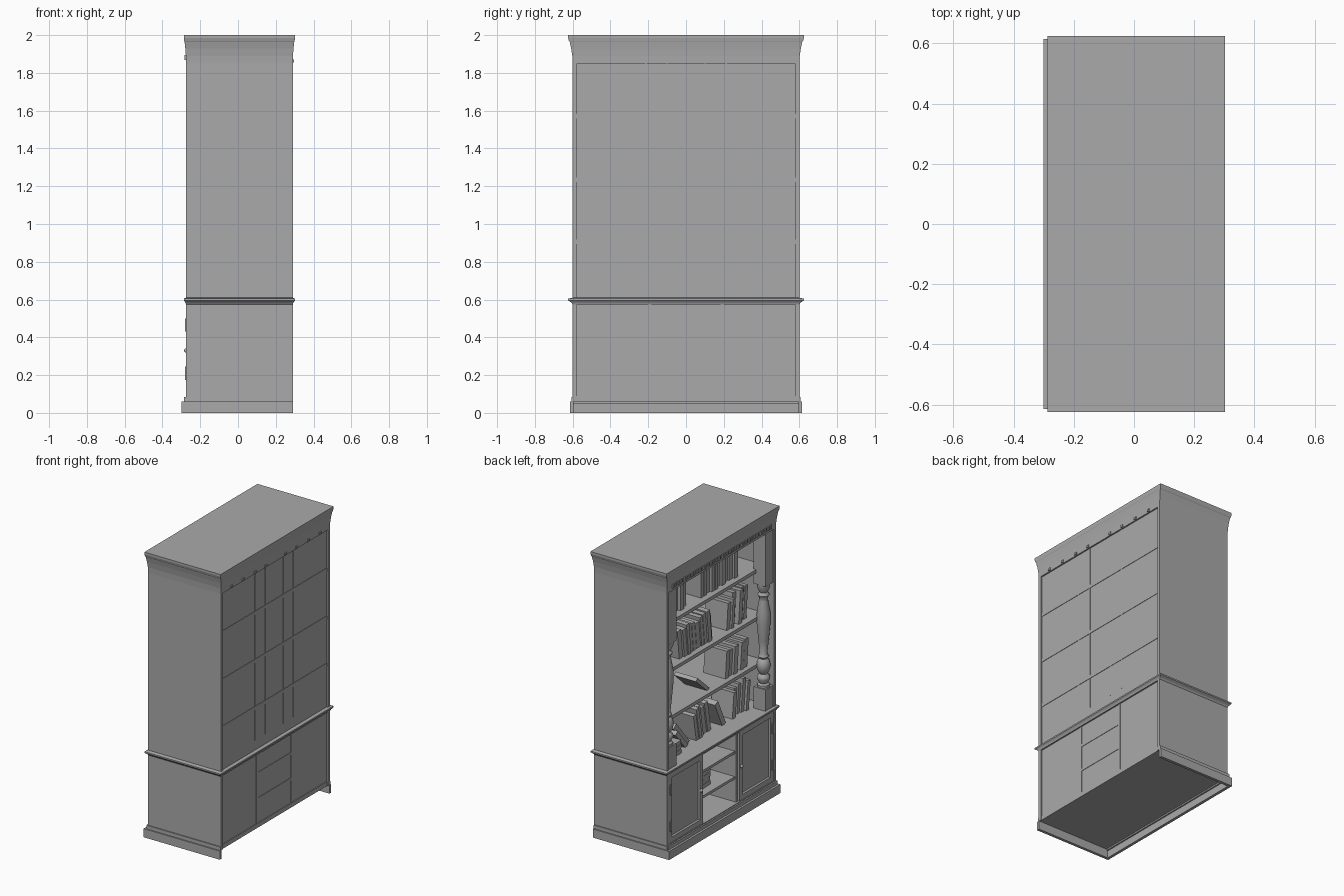
import bpy, bmesh, math, random
from mathutils import Matrix, Vector

random.seed(4)
cube = bpy.data.objects.get("Cube")
if cube:
    bpy.data.objects.remove(cube, do_unlink=True)

grey = bpy.data.materials.new("plain_grey")
grey.use_nodes = True
COLOUR = (0.4, 0.4, 0.4, 1)
grey.diffuse_color = COLOUR
grey.node_tree.nodes["Principled BSDF"].inputs["Base Color"].default_value = COLOUR


def finish(name, bm, smooth=False):
    bmesh.ops.recalc_face_normals(bm, faces=bm.faces)
    mesh = bpy.data.meshes.new(name)
    bm.to_mesh(mesh)
    bm.free()
    mesh.materials.append(grey)
    obj = bpy.data.objects.new(name, mesh)
    bpy.context.collection.objects.link(obj)
    if smooth:
        bpy.ops.object.select_all(action='DESELECT')
        obj.select_set(True)
        bpy.context.view_layer.objects.active = obj
        bpy.ops.object.shade_smooth_by_angle(angle=math.radians(40))
    return obj


def add_box(bm, x, y, z, turn=None):
    """Box from (low, high) pairs, optionally turned about its lower centre."""
    size = Vector((x[1] - x[0], y[1] - y[0], z[1] - z[0]))
    foot = Vector((sum(x) / 2, sum(y) / 2, z[0]))
    m = Matrix.Translation(foot) @ (turn or Matrix()) @ Matrix.Translation((0, 0, size.z / 2))
    bmesh.ops.create_cube(bm, size=1, matrix=m @ Matrix.Diagonal(size.to_4d()))


def box(name, x, y, z):
    bm = bmesh.new()
    add_box(bm, x, y, z)
    return finish(name, bm)


def moulding(name, profile):
    """Rectangular rings around the carcass, lofted through (overhang, z)."""
    bm = bmesh.new()
    rings = []
    for d, z in profile:
        x0, x1, y = FRONT - d / 2, BACK + d / 2, SIDE + d
        rings.append([bm.verts.new(p) for p in
                      ((x0, -y, z), (x1, -y, z), (x1, y, z), (x0, y, z))])
    for a, b in zip(rings, rings[1:]):
        for i in range(4):
            j = (i + 1) % 4
            bm.faces.new((a[i], a[j], b[j], b[i]))
    bm.faces.new(rings[0])
    bm.faces.new(rings[-1])
    return finish(name, bm)


def lathe(name, cx, cy, profile, sides=24):
    bm = bmesh.new()
    rings = []
    for r, z in profile:
        rings.append([bm.verts.new((cx + r * math.cos(k * math.tau / sides),
                                    cy + r * math.sin(k * math.tau / sides), z))
                      for k in range(sides)])
    for a, b in zip(rings, rings[1:]):
        for i in range(sides):
            j = (i + 1) % sides
            bm.faces.new((a[i], a[j], b[j], b[i]))
    return finish(name, bm, True)


FRONT, BACK, SIDE = -0.275, 0.29, 0.6
SHELVES = (0.905, 1.235, 1.57)
COUNTER = 0.61


def span(s, a, b):
    return tuple(sorted((s * a, s * b)))


# Carcass
moulding("cornice", [(0, 1.85), (0.002, 1.89), (0.008, 1.93), (0.016, 1.965),
                     (0.02, 1.97), (0.024, 1.985), (0.024, 2.0)])
moulding("waist_moulding", [(0, 0.575), (0.008, 0.585), (0.024, 0.595),
                            (0.024, 0.605), (0, COUNTER)])
box("back_panel", (0.268, 0.28), (-0.58, 0.58), (0.08, 1.86))
box("bottom_panel", (FRONT, 0.285), (-0.6, 0.6), (0.06, 0.09))
box("plinth_front", (-0.3, -0.28), (-0.615, 0.615), (0, 0.06))
box("plinth_front_cap", (-0.285, -0.27), (-0.605, 0.605), (0.05, 0.085))
for s, side in ((1, "rear"), (-1, "near")):
    box(side + "_side_panel", (FRONT, BACK), span(s, 0.578, SIDE), (0.06, 1.86))
    box(side + "_plinth", (-0.285, BACK), span(s, 0.595, 0.615), (0, 0.06))
    box(side + "_plinth_cap", (-0.28, BACK), span(s, 0.595, 0.607), (0.055, 0.085))

# Shelves, dividers and battens on the back
for z in SHELVES:
    box("shelf", (-0.2, 0.283), (-0.58, 0.58), (z - 0.012, z + 0.012))
for z in (0.257, 0.435):
    box("centre_shelf", (-0.25, 0.283), (-0.19, 0.19), (z - 0.009, z + 0.009))
for s in (-1, 1):
    box("divider", (-0.26, 0.283), span(s, 0.182, 0.2), (0.09, 0.58))
    for y in (0.1, 0.213):
        box("back_batten", (0.279, 0.283), span(s, y - 0.003, y + 0.003), (0.68, 1.85))
    for y in (0.11, 0.23, 0.36, 0.49):
        box("back_peg", (0.28, 0.297), span(s, y - 0.009, y + 0.009), (1.855, 1.872))

# Small blocks under the cornice
bm = bmesh.new()
for i in range(37):
    y = -0.54 + i * 0.03
    add_box(bm, (-0.282, -0.27), (y - 0.009, y + 0.009), (1.868, 1.895))
finish("dentils", bm)

# Turned columns on square blocks
COLUMN = [(0.04, 0.76), (0.04, 0.775), (0.028, 0.785), (0.042, 0.815), (0.042, 0.83),
          (0.026, 0.85), (0.038, 0.87), (0.046, 0.905), (0.038, 0.94), (0.025, 0.955),
          (0.034, 0.97), (0.024, 0.99), (0.033, 1.08), (0.044, 1.2), (0.043, 1.28),
          (0.029, 1.36), (0.027, 1.38), (0.038, 1.4), (0.027, 1.42), (0.042, 1.455),
          (0.042, 1.48)]
for s in (-1, 1):
    box("column_base", (-0.27, -0.18), span(s, 0.49, 0.58), (COUNTER, 0.76))
    lathe("turned_column", -0.225, s * 0.535, COLUMN)
    box("column_block", (-0.27, -0.18), span(s, 0.49, 0.58), (1.48, 1.86))

# Panelled doors with hinges and knobs
for s in (-1, 1):
    bm = bmesh.new()
    add_box(bm, (-0.272, -0.252), span(s, 0.2, 0.578), (0.092, 0.578))
    front = min(bm.faces, key=lambda f: f.calc_center_median().x)
    bmesh.ops.inset_region(bm, faces=[front], thickness=0.05)
    bmesh.ops.inset_region(bm, faces=[front], thickness=0.008, depth=-0.01)
    finish("door", bm)
    for z in (0.21, 0.465):
        box("hinge", (-0.28, -0.27), span(s, 0.555, 0.57), (z - 0.035, z + 0.035))
    bm = bmesh.new()
    bmesh.ops.create_uvsphere(bm, u_segments=12, v_segments=8, radius=0.012,
                              matrix=Matrix.Translation((-0.274, s * 0.222, 0.33)))
    finish("door_knob", bm, True)


# Books: upright rows running from y0 down to y1, leaning by an angle in degrees
def book_row(z, y0, y1, lean=0):
    bm = bmesh.new()
    turn = Matrix.Rotation(math.radians(lean), 4, 'X')
    y = y0
    while y > y1:
        t = random.uniform(0.025, 0.042)
        h = random.uniform(0.17, 0.23)
        x = random.uniform(-0.17, -0.14)
        add_box(bm, (x, x + 0.17), (y - t, y), (z, z + h), turn)
        y -= t + 0.006
    finish("book_row", bm)


def book_stack(z, y, count):
    bm = bmesh.new()
    for i in range(count):
        turn = Matrix.Rotation(random.uniform(-0.15, 0.15), 4, 'Z')
        add_box(bm, (-0.19, -0.03), (y - 0.08, y + 0.08), (z, z + 0.027), turn)
        z += 0.029
    finish("book_stack", bm)


low, mid, high = (z + 0.012 for z in SHELVES)
book_row(high, 0.06, -0.34)
book_row(high, 0.33, 0.22)
book_row(mid, 0.3, -0.08, -6)
book_row(mid, -0.22, -0.42, 5)
book_row(low, -0.2, -0.42, 5)
book_row(low, 0.0, -0.01, -48)
book_row(COUNTER, -0.27, -0.46, 6)
book_row(COUNTER, -0.16, -0.17, -25)
book_row(COUNTER, 0.12, -0.04, -10)
book_row(COUNTER, 0.24, 0.2, -40)
book_stack(COUNTER, 0.4, 3)
book_stack(0.266, 0.08, 4)
